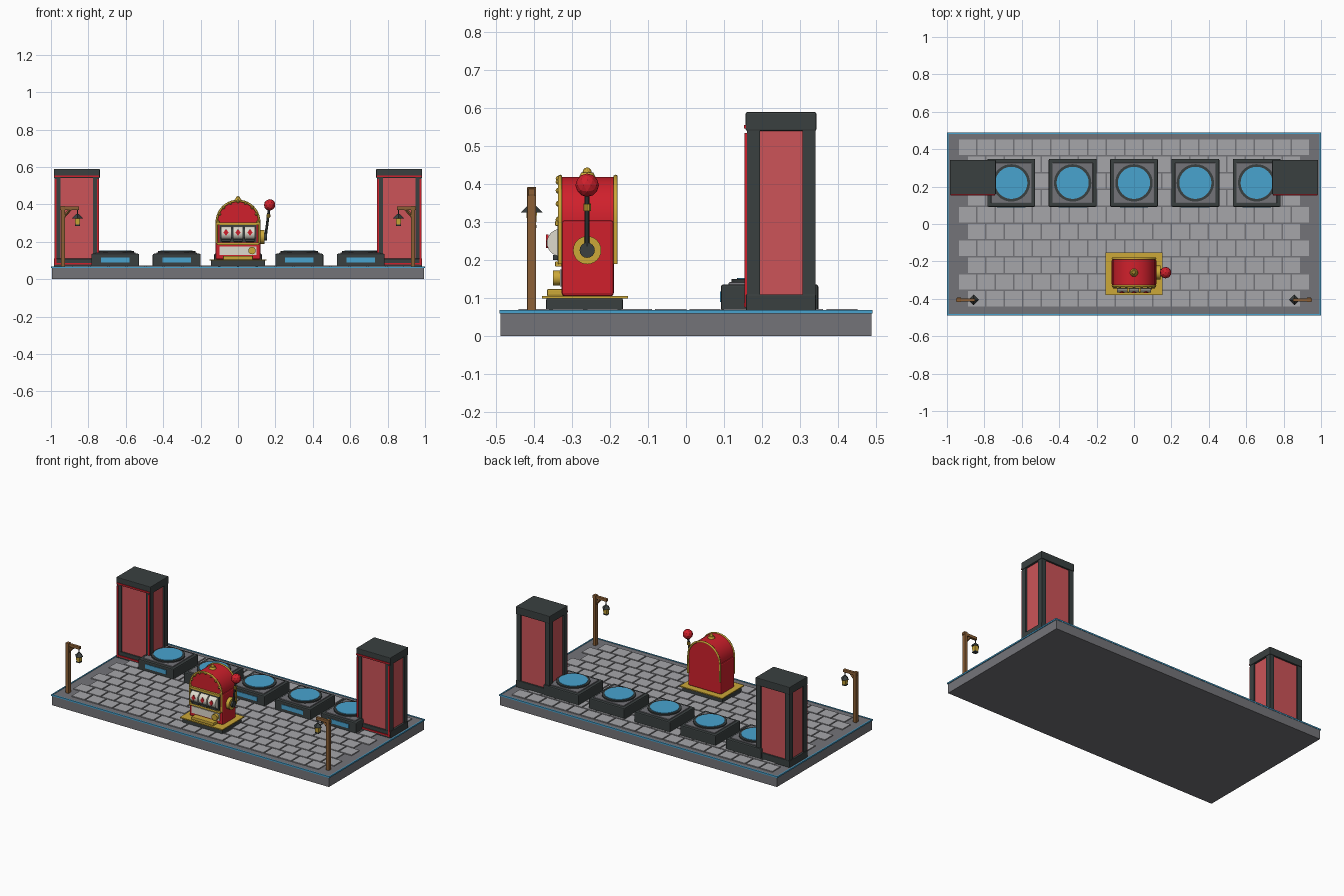
import bpy, bmesh, math
from mathutils import Vector, Matrix

if "Cube" in bpy.data.objects:
    bpy.data.objects.remove(bpy.data.objects["Cube"])


def mat(name, rgb):
    m = bpy.data.materials.new(name)
    lin = [((c / 255 + 0.055) / 1.055) ** 2.4 for c in rgb]
    m.diffuse_color = (*lin, 1)
    m.use_nodes = True
    m.node_tree.nodes["Principled BSDF"].inputs["Base Color"].default_value = m.diffuse_color
    return m


RED = mat("bright red", (208, 32, 44))
PANEL = mat("faded red", (204, 84, 88))
DARK = mat("charcoal", (58, 64, 64))
STONE = mat("stone grey", (116, 116, 121))
BRICK = mat("paver grey", (166, 166, 170))
BLUE = mat("glow blue", (72, 163, 207))
GOLD = mat("gold", (204, 168, 56))
WOOD = mat("wood brown", (140, 96, 54))
CREAM = mat("cream", (222, 218, 205))


def finish(name, bm, m, smooth=False):
    bmesh.ops.recalc_face_normals(bm, faces=bm.faces)
    me = bpy.data.meshes.new(name)
    bm.to_mesh(me)
    bm.free()
    me.materials.append(m)
    ob = bpy.data.objects.new(name, me)
    bpy.context.collection.objects.link(ob)
    if smooth:
        bpy.ops.object.select_all(action='DESELECT')
        ob.select_set(True)
        bpy.context.view_layer.objects.active = ob
        bpy.ops.object.shade_smooth_by_angle(angle=math.radians(35))
    return ob


def add_box(bm, x, y, z):
    """Box from (min, max) pairs."""
    c = [(a + b) / 2 for a, b in (x, y, z)]
    s = [b - a for a, b in (x, y, z)]
    bmesh.ops.create_cube(bm, size=1, matrix=Matrix.Translation(c) @ Matrix.Diagonal((*s, 1)))


def box(name, x, y, z, m, bevel=0):
    bm = bmesh.new()
    add_box(bm, x, y, z)
    if bevel:
        bmesh.ops.bevel(bm, geom=bm.edges[:], offset=bevel, segments=2, profile=0.5, affect='EDGES')
    return finish(name, bm, m)


def rod(name, p, q, r, m, r2=None, n=24, smooth=True, spin=0):
    """Cylinder or cone between two points."""
    p, q = Vector(p), Vector(q)
    d = q - p
    bm = bmesh.new()
    M = Matrix.Translation((p + q) / 2) @ d.to_track_quat('Z', 'Y').to_matrix().to_4x4() @ Matrix.Rotation(spin, 4, 'Z')
    bmesh.ops.create_cone(bm, cap_ends=True, segments=n, radius1=r, radius2=r if r2 is None else r2,
                          depth=d.length, matrix=M)
    return finish(name, bm, m, smooth)


def ball(name, c, r, m, sub=2):
    bm = bmesh.new()
    bmesh.ops.create_icosphere(bm, subdivisions=sub, radius=r, matrix=Matrix.Translation(c))
    return finish(name, bm, m)


def prism(name, pts, y0, y1, m, smooth=False):
    """Front (x, z) outline extruded along y."""
    bm = bmesh.new()
    f = bm.faces.new([bm.verts.new((x, y0, z)) for x, z in pts])
    ext = bmesh.ops.extrude_face_region(bm, geom=[f])
    bmesh.ops.translate(bm, vec=(0, y1 - y0, 0), verts=[v for v in ext['geom'] if isinstance(v, bmesh.types.BMVert)])
    return finish(name, bm, m, smooth)


def arch(r, low, n=20):
    return [(r, low)] + [(r * math.cos(math.pi * i / n), 0.305 + r * math.sin(math.pi * i / n))
                         for i in range(n + 1)] + [(-r, low)]


# Platform with glowing edge trim
box("platform", (-.995, .995), (-.488, .488), (0, .066), STONE)
for s in (-1, 1):
    box("edge_trim_long", (-1, 1), sorted((s * .482, s * .49)), (.06, .069), BLUE)
    box("edge_trim_short", sorted((s * .992, s * 1)), (-.49, .49), (.06, .069), BLUE)

# Pavers in running bond
bm = bmesh.new()
P, H, G = .099, .09, .004
for row in range(10):
    n = 18 + row % 2
    y = -.445 + row * H
    for i in range(n):
        x = (i - n / 2) * P
        add_box(bm, (x + G, x + P - G), (y + G, y + H - G), (.06, .072))
finish("pavers", bm, BRICK)

# Five glowing pads along the back
for i in range(5):
    cx, cy = (i - 2) * .328, .22
    box("pad_base", (cx - .128, cx + .128), (cy - .128, cy + .128), (.066, .136), DARK, .006)
    box("pad_top", (cx - .108, cx + .108), (cy - .108, cy + .108), (.13, .142), STONE, .003)
    rod("pad_ring", (cx, cy, .135), (cx, cy, .15), .1, DARK, n=32)
    rod("pad_light", (cx, cy, .14), (cx, cy, .153), .086, BLUE, n=32)
    box("pad_front_light", (cx - .076, cx + .076), (cy - .131, cy - .12), (.09, .117), BLUE)

# Two towers at the back corners
for s in (-1, 1):
    cx, cy, hx, hy = s * .862, .25, .12, .09
    X = lambda a, b: (cx + a, cx + b)
    Y = lambda a, b: (cy + a, cy + b)
    box("tower_base", X(-hx - .003, hx + .003), Y(-hy - .002, hy + .002), (.066, .11), DARK, .003)
    box("tower_cap", X(-hx - .003, hx + .003), Y(-hy - .003, hy + .003), (.54, .589), DARK, .004)
    box("tower_panels", X(-hx + .01, hx - .01), Y(-hy + .008, hy - .008), (.1, .545), PANEL)
    for a in (-1, 1):
        for b in (-1, 1):
            px, py = sorted((a * hx, a * (hx - .032))), sorted((b * hy, b * (hy - .034)))
            box("tower_post", X(*px), Y(*py), (.1, .545), DARK)
        e = sorted((a * (hx - .002), a * (hx - .012)))
        box("tower_stripe", X(*e), Y(-hy - .006, -hy), (.075, .535), RED)
    for z in (.082, .55):
        box("tower_cross_stripe", X(-hx, hx), Y(-hy - .007, -hy), (z - .004, z + .005), RED)

# Lantern posts at the front corners
for s in (-1, 1):
    y, lx = -.406, s * .858
    box("lamp_post", sorted((s * .947, s * .925)), (y - .012, y + .012), (.066, .392), WOOD, .002)
    box("lamp_arm", sorted((s * .952, s * .85)), (y - .009, y + .009), (.37, .388), WOOD, .002)
    rod("lamp_brace", (s * .935, y, .33), (s * .895, y, .375), .008, WOOD, n=4, smooth=False)
    rod("lantern_hook", (lx, y, .335), (lx, y, .372), .003, DARK, n=6)
    rod("lantern_cap", (lx, y, .325), (lx, y, .348), .029, DARK, r2=.006, n=4, smooth=False)
    rod("lantern_glass", (lx, y, .291), (lx, y, .326), .016, GOLD, r2=.02, n=4, smooth=False, spin=math.pi / 4)
    rod("lantern_foot", (lx, y, .285), (lx, y, .292), .018, DARK, n=4, smooth=False, spin=math.pi / 4)

# Slot machine plinth and body
CY = -.26
box("machine_plinth", (-.145, .145), (-.368, -.166), (.066, .1), DARK, .004)
box("machine_plate", (-.153, .153), (-.379, -.153), (.099, .106), GOLD)
box("machine_cabinet", (-.12, .12), (-.327, -.19), (.105, .305), RED, .008)
prism("machine_arch", arch(.114, .19), -.33, -.186, RED, True)

# Gold rims on both ends of the arch, with bulbs on the front one
for y in (-.331, -.185):
    cu = bpy.data.curves.new("arch_rim", 'CURVE')
    cu.dimensions, cu.bevel_depth, cu.bevel_resolution = '3D', .006, 1
    pts = arch(.114, .19)
    sp = cu.splines.new('POLY')
    sp.points.add(len(pts) - 1)
    for p, (x, z) in zip(sp.points, pts):
        p.co = (x, y, z, 1)
    ob = bpy.data.objects.new("arch_rim", cu)
    bpy.context.collection.objects.link(ob)
    cu.materials.append(GOLD)
    bpy.ops.object.select_all(action='DESELECT')
    ob.select_set(True)
    bpy.context.view_layer.objects.active = ob
    bpy.ops.object.convert(target='MESH')
for i in range(9):
    a = math.pi * i / 8
    ball("arch_bulb", (.107 * math.cos(a), -.335, .307 + .107 * math.sin(a)), .008, GOLD)
rod("crown_stud", (0, CY, .418), (0, CY, .43), .022, GOLD, r2=.016, n=12)
ball("crown_ball", (0, CY, .432), .012, GOLD)

# Reel window
box("reel_window", (-.1, .1), (-.338, -.32), (.198, .295), DARK)
for z0, z1 in ((.29, .304), (.183, .197)):
    box("window_bar", (-.112, .112), (-.344, -.32), (z0, z1), GOLD, .002)
for i in (-1, 0, 1):
    x = i * .064
    rod("reel", (x - .028, -.33, .246), (x + .028, -.33, .246), .036, CREAM, n=28)
    prism("reel_mark", [(x - .014, .25), (x, .232), (x + .014, .25), (x, .268)], -.368, -.362, RED)
    box("reel_button", (x - .024, x + .024), (-.35, -.33), (.2, .214), DARK, .002)

# Lower front: display plate, coin knob and tray
box("display_plate", (-.1, .1), (-.332, -.32), (.13, .175), CREAM)
rod("coin_knob", (.075, -.35, .153), (.075, -.325, .153), .02, GOLD, n=16)
box("coin_tray", (-.08, .08), (-.366, -.32), (.105, .124), GOLD, .004)

# Side lever
rod("lever_hub", (.115, CY, .226), (.143, CY, .226), .037, GOLD)
rod("lever_axle", (.14, CY, .226), (.155, CY, .226), .02, DARK, n=16)
rod("lever_arm", (.147, CY, .226), (.167, CY, .38), .007, DARK, n=10)
rod("lever_collar", (.162, CY, .33), (.164, CY, .348), .01, GOLD, n=10)
ball("lever_ball", (.169, CY, .397), .031, RED, 2)
